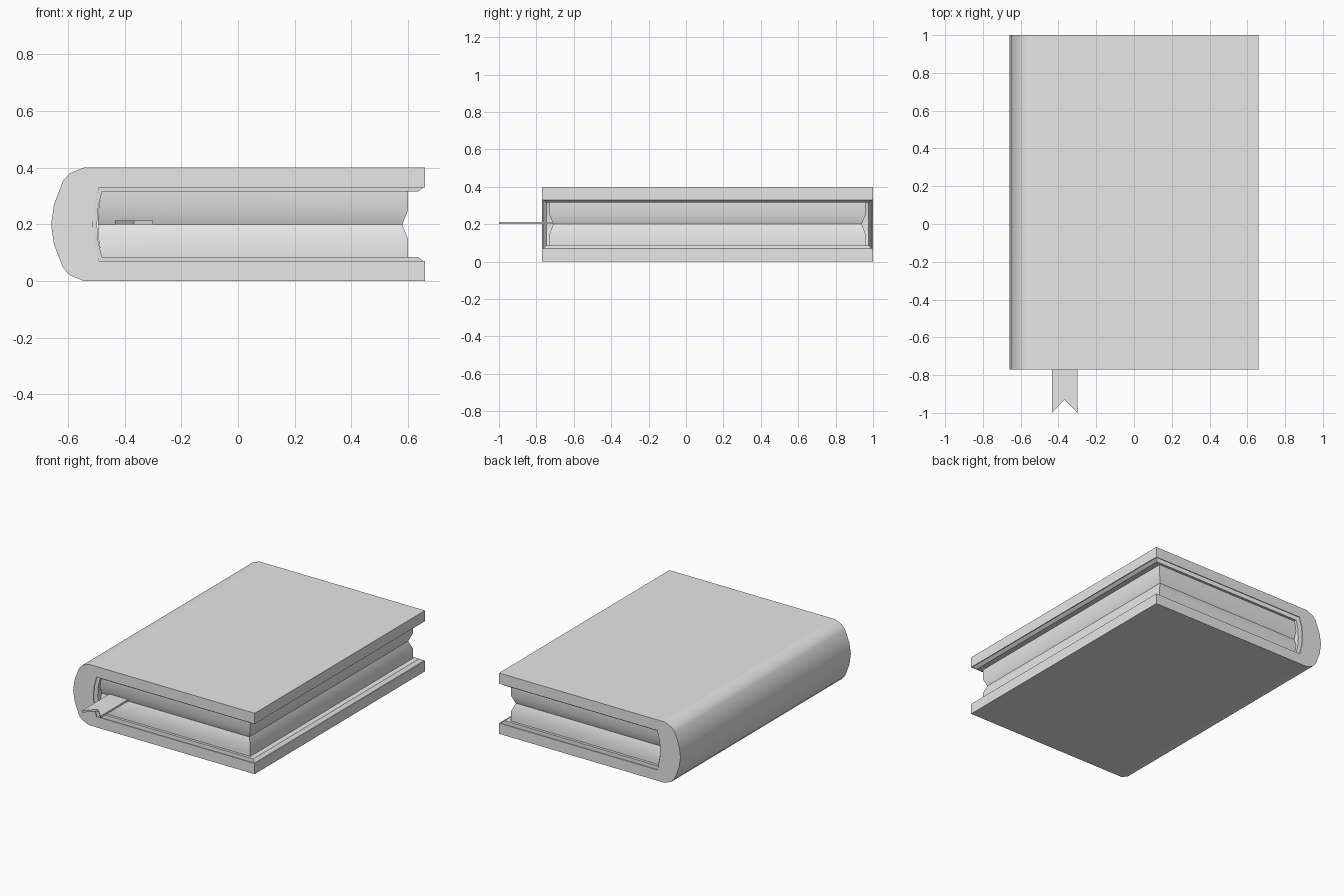
import bpy, bmesh, math

cube = bpy.data.objects.get("Cube")
if cube:
    bpy.data.objects.remove(cube, do_unlink=True)

grey = bpy.data.materials.new("light_grey")
grey.use_nodes = True
colour = (0.8, 0.8, 0.8, 1)
grey.diffuse_color = colour
grey.node_tree.nodes["Principled BSDF"].inputs["Base Color"].default_value = colour

MID = 0.2  # height of the symmetry plane


def loft(name, rings, smooth=True):
    """Join equal-length closed rings of points and cap both ends."""
    bm = bmesh.new()
    loops = [[bm.verts.new(p) for p in ring] for ring in rings]
    n = len(loops[0])
    for a, b in zip(loops, loops[1:]):
        for i in range(n):
            j = (i + 1) % n
            bm.faces.new((a[i], a[j], b[j], b[i]))
    bm.faces.new(loops[0])
    bm.faces.new(loops[-1])
    bmesh.ops.recalc_face_normals(bm, faces=bm.faces)
    mesh = bpy.data.meshes.new(name)
    bm.to_mesh(mesh)
    bm.free()
    mesh.materials.append(grey)
    obj = bpy.data.objects.new(name, mesh)
    bpy.context.collection.objects.link(obj)
    if smooth:
        bpy.ops.object.select_all(action="DESELECT")
        obj.select_set(True)
        bpy.context.view_layer.objects.active = obj
        bpy.ops.object.shade_smooth_by_angle(angle=math.radians(32))
    return obj


def mirrored(half):
    """Complete an upper half profile whose last point lies on the middle."""
    return half + [(x, 2 * MID - z) for x, z in reversed(half[:-1])]


def c_section(name, outer, inner, y0, y1, inset):
    """C-shaped section run along y; the inner surface is inset at both ends."""
    out, inn = mirrored(outer), mirrored(inner)[::-1]
    ends = []
    for y, d in ((y0, inset), (y1, -inset)):
        ends.append([(x, y, z) for x, z in out] + [(x, y + d, z) for x, z in inn])
    return loft(name, ends)


# Cover boards and rounded spine
spine_inside = [(-0.491, 0.33), (-0.508, 0.262), (-0.513, MID)]
c_section("cover",
          [(0.66, 0.4), (-0.53, 0.4), (-0.545, 0.4), (-0.594, 0.38),
           (-0.618, 0.353), (-0.65, 0.27), (-0.66, MID)],
          [(0.66, 0.33)] + spine_inside, -0.77, 1.0, 0)

# Endpaper lining with bevelled rim
c_section("endpaper", [(0.655, 0.33)] + spine_inside,
          [(0.635, 0.315), (-0.48, 0.315), (-0.493, 0.265), (-0.498, MID)],
          -0.765, 0.995, 0.018)

# Page block with a shallow groove round its open edges
rings = []
for z, left, groove in ((0.08, -0.482, 0), (0.15, -0.493, 0), (MID, -0.495, 0.02),
                        (0.25, -0.493, 0), (0.32, -0.482, 0)):
    right, front, back = 0.6 - groove, -0.73 + groove, 0.96 - groove
    rings.append([(left, front, z), (right, front, z), (right, back, z), (left, back, z)])
loft("pages", rings)

# Bookmark ribbon with a swallowtail end
tail = [(-0.435, -0.6), (-0.435, -1.0), (-0.367, -0.93), (-0.3, -1.0), (-0.3, -0.6)]
loft("bookmark_ribbon", [[(x, y, z) for x, y in tail] for z in (0.2, 0.213)], smooth=False)
